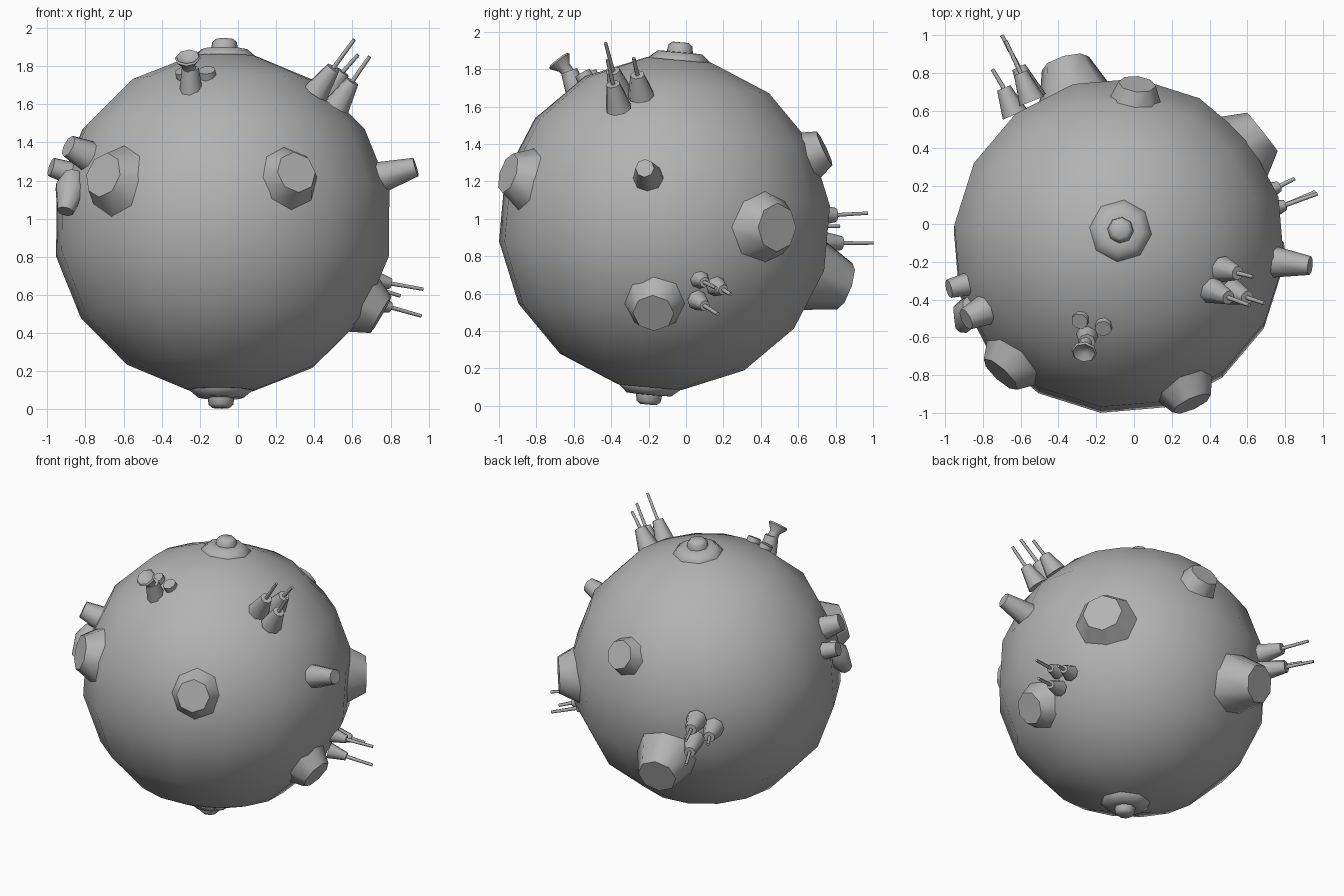
import bpy
import bmesh
import math
from mathutils import Vector, Matrix

cube = bpy.data.objects.get("Cube")
if cube:
    bpy.data.objects.remove(cube, do_unlink=True)

CENTER = Vector((-0.08, -0.115, 0.975))
RADIUS = 0.895

grey = bpy.data.materials.new("hull_grey")
grey.use_nodes = True
colour = (0.45, 0.45, 0.45, 1)
grey.diffuse_color = colour
grey.node_tree.nodes["Principled BSDF"].inputs["Base Color"].default_value = colour


def lathe(name, profile, start, axis, sides=8, sharp=60):
    """Closed turned solid: profile is (distance along axis, radius)."""
    axis = Vector(axis).normalized()
    turn = axis.to_track_quat('Z', 'Y').to_matrix().to_4x4()
    place = Matrix.Translation(start) @ turn
    bm = bmesh.new()
    rings = []
    for h, r in profile:
        angles = [2 * math.pi * i / sides for i in range(sides)]
        rings.append([bm.verts.new(place @ Vector((r * math.cos(a), r * math.sin(a), h)))
                      for a in angles])
    for low, high in zip(rings, rings[1:]):
        for i in range(sides):
            j = (i + 1) % sides
            bm.faces.new((low[i], low[j], high[j], high[i]))
    bm.faces.new(rings[0][::-1])
    bm.faces.new(rings[-1])
    mesh = bpy.data.meshes.new(name)
    bm.to_mesh(mesh)
    bm.free()
    obj = bpy.data.objects.new(name, mesh)
    bpy.context.collection.objects.link(obj)
    mesh.materials.append(grey)
    bpy.ops.object.select_all(action='DESELECT')
    obj.select_set(True)
    bpy.context.view_layer.objects.active = obj
    bpy.ops.object.shade_smooth_by_angle(angle=math.radians(sharp))
    return obj


def radial(name, direction, profile):
    """Part standing on the hull, heights measured from the hull centre."""
    return lathe(name, profile, CENTER, direction)


def between(name, a, b, r1, r2, sides=8):
    a, b = Vector(a), Vector(b)
    return lathe(name, [(0, r1), ((b - a).length, r2)], a, b - a, sides)


# Hull: sixteen-sided ball with small flat poles, tilted back a little
tilt = Vector((0.01, 0.09, 1)).normalized()
lats = [math.radians(-78.75 + 22.5 * i) for i in range(8)]
lathe("hull", [(RADIUS * math.sin(t), RADIUS * math.cos(t)) for t in lats],
      CENTER, tilt, sides=16, sharp=80)

# Stepped caps on both poles
cap = [(0.84, 0.17), (0.88, 0.165), (0.918, 0.12), (0.92, 0.07), (0.955, 0.065), (0.972, 0.045)]
radial("top_cap", tilt, cap)
radial("bottom_cap", -tilt, cap)

# Large blunt domes: direction, base radius, top radius, top distance
domes = {
    "left_dome": ((0.70, 0.555, -0.02), 0.215, 0.13, 0.97),
    "front_left_dome": ((0.36, -0.78, 0.25), 0.185, 0.11, 0.96),
    "front_right_dome": ((-0.58, -0.63, 0.235), 0.205, 0.12, 0.96),
    "lower_left_dome": ((0.77, -0.055, -0.445), 0.18, 0.11, 0.96),
    "back_dome": ((-0.27, 0.92, -0.32), 0.215, 0.13, 1.06),
    "upper_back_dome": ((0.09, 0.80, 0.375), 0.15, 0.10, 0.95),
    "side_stub": ((1.01, -0.105, 0.295), 0.09, 0.05, 1.06),
    "right_pod_upper": ((-0.75, -0.36, 0.375), 0.09, 0.06, 0.985),
    "right_pod_rear": ((-0.85, -0.215, 0.28), 0.065, 0.05, 0.975),
    "mast_pod_right": ((-0.20, -0.385, 0.77), 0.045, 0.045, 0.92),
    "mast_pod_left": ((-0.08, -0.42, 0.77), 0.05, 0.045, 0.92),
}
for name, (direction, r1, r2, top) in domes.items():
    radial(name, direction, [(0.82, r1), (top, r2)])

# Drooping pod beside the right pods
lathe("right_pod_drooping", [(-0.05, 0.05), (0.04, 0.085), (0.18, 0.045)],
      Vector((-0.87, -0.45, 1.19)), (-0.2, -0.5, -0.85))

# Mast with a flared horn
between("mast_body", (-0.245, -0.57, 1.64), (-0.25, -0.625, 1.79), 0.065, 0.045)
lathe("mast_horn", [(0, 0.035), (0.04, 0.035), (0.085, 0.068), (0.095, 0.06), (0.07, 0.02)],
      Vector((-0.255, -0.625, 1.775)), (-0.1, -0.6, 0.78))

# Gun clusters: each barrel has a base, a muzzle collar and a tip
clusters = {
    "upper_gun": (0.072, 0.038, [
        ((0.41, -0.35, 1.66), (0.50, -0.39, 1.79), (0.61, -0.43, 1.94)),
        ((0.52, -0.36, 1.59), (0.60, -0.39, 1.72), (0.69, -0.42, 1.85)),
        ((0.47, -0.24, 1.66), (0.55, -0.26, 1.77), (0.63, -0.28, 1.86))]),
    "back_gun": (0.07, 0.038, [
        ((-0.63, 0.58, 0.96), (-0.69, 0.72, 0.96), (-0.75, 0.82, 0.96)),
        ((-0.53, 0.66, 0.88), (-0.61, 0.83, 0.87), (-0.70, 1.0, 0.87)),
        ((-0.54, 0.65, 1.02), (-0.60, 0.80, 1.02), (-0.68, 0.97, 1.03))]),
    "lower_gun": (0.055, 0.028, [
        ((0.70, 0.07, 0.68), (0.80, 0.10, 0.66), (0.97, 0.16, 0.63)),
        ((0.69, 0.06, 0.565), (0.80, 0.10, 0.535), (0.96, 0.17, 0.49)),
        ((0.68, 0.16, 0.64), (0.77, 0.20, 0.62), (0.85, 0.24, 0.595))]),
}
for name, (r1, r2, barrels) in clusters.items():
    for i, (base, collar, tip) in enumerate(barrels, 1):
        between(f"{name}_housing_{i}", base, collar, r1, r2)
        between(f"{name}_barrel_{i}", collar, tip, 0.012, 0.01, sides=6)
